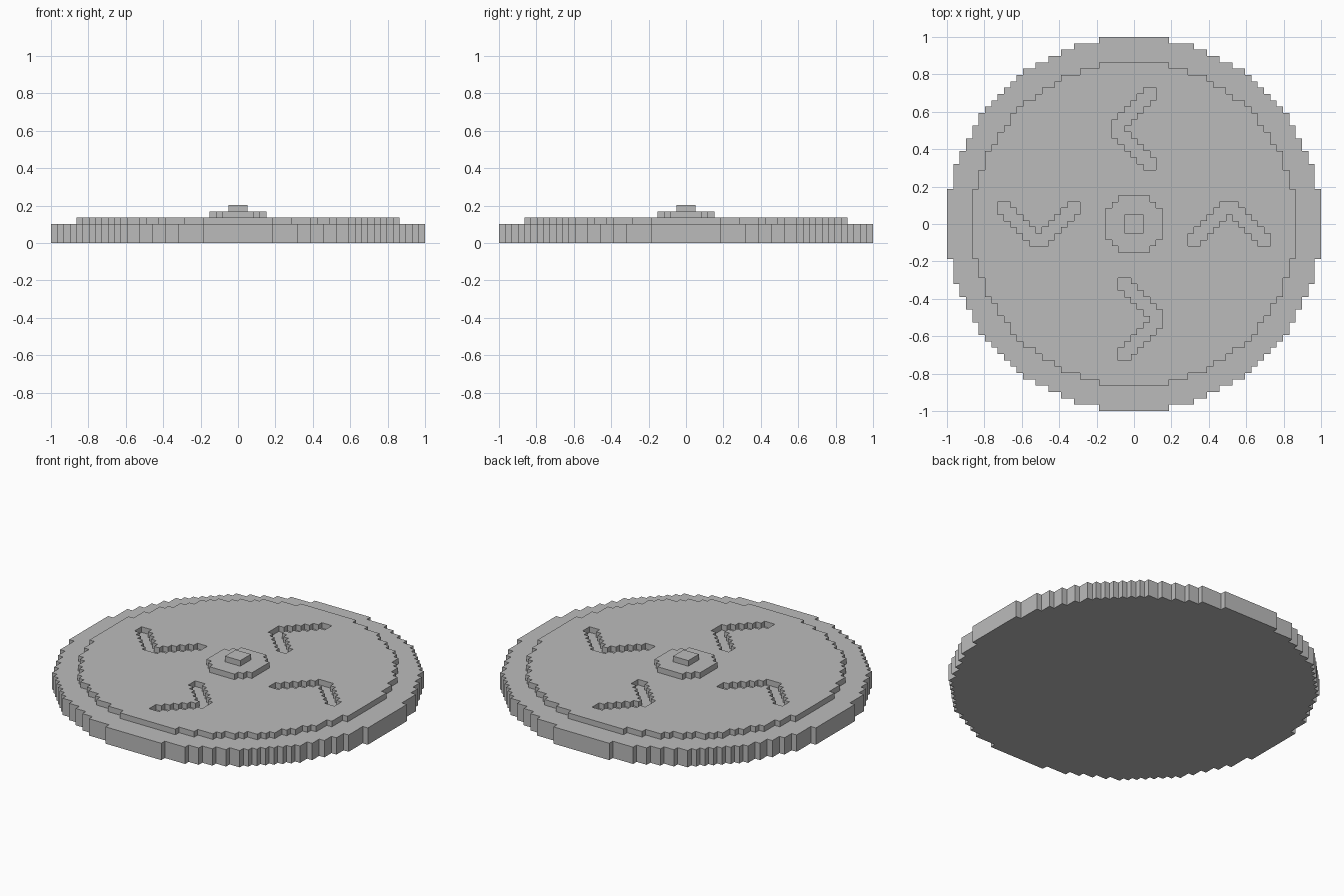
import bpy, bmesh

if "Cube" in bpy.data.objects:
    bpy.data.objects.remove(bpy.data.objects["Cube"], do_unlink=True)

CELLS = 59               # cells across the plate
U = 2 / CELLS            # size of one cell
HALF = CELLS // 2

grey = bpy.data.materials.new("stone_grey")
grey.use_nodes = True
colour = (0.5, 0.5, 0.5, 1)
grey.diffuse_color = colour
grey.node_tree.nodes["Principled BSDF"].inputs["Base Color"].default_value = colour


def disc(diameter):
    """Cells inside a stepped circle."""
    span = range(-HALF, HALF + 1)
    return {(i, j) for i in span for j in span
            if i * i + j * j <= diameter * diameter / 4}


def chevron(place):
    """Cells of a V stroke, moved into position by place(across, along)."""
    cells = set()
    for step in range(-6, 7):
        k = abs(step)
        for across in range(max(-3, k - 4), min(3, k - 2) + 1):
            cells.add(place(across, 15 + step))
    return cells


def slab(name, cells, bottom, layers, merge=True):
    """Extrude a set of grid cells into a solid slab."""
    bm = bmesh.new()
    verts = {}

    def corner(i, j):
        if (i, j) not in verts:
            verts[i, j] = bm.verts.new(((i - 0.5) * U, (j - 0.5) * U, bottom * U))
        return verts[i, j]

    for i, j in sorted(cells):
        bm.faces.new([corner(i, j), corner(i + 1, j),
                      corner(i + 1, j + 1), corner(i, j + 1)])
    result = bmesh.ops.extrude_face_region(bm, geom=bm.faces[:], use_keep_orig=True)
    raised = [g for g in result["geom"] if isinstance(g, bmesh.types.BMVert)]
    bmesh.ops.translate(bm, verts=raised, vec=(0, 0, layers * U))
    bmesh.ops.recalc_face_normals(bm, faces=bm.faces[:])
    if merge:
        bmesh.ops.dissolve_limit(bm, angle_limit=0.01,
                                 verts=bm.verts[:], edges=bm.edges[:])
    mesh = bpy.data.meshes.new(name)
    bm.to_mesh(mesh)
    bm.free()
    mesh.materials.append(grey)
    bpy.context.collection.objects.link(bpy.data.objects.new(name, mesh))


# Four grooves: back, right-hand, front and left-hand
grooves = (chevron(lambda a, d: (a, d))
           | chevron(lambda a, d: (d, -a))
           | chevron(lambda a, d: (1 - a, -d))
           | chevron(lambda a, d: (-d, a)))

slab("base_plate", disc(59), 0, 3)
slab("grooved_panel", disc(51) - grooves, 3, 1, merge=False)
slab("hub", disc(9), 4, 1)
slab("hub_cap", {(i, j) for i in range(-1, 2) for j in range(-1, 2)}, 5, 1)
